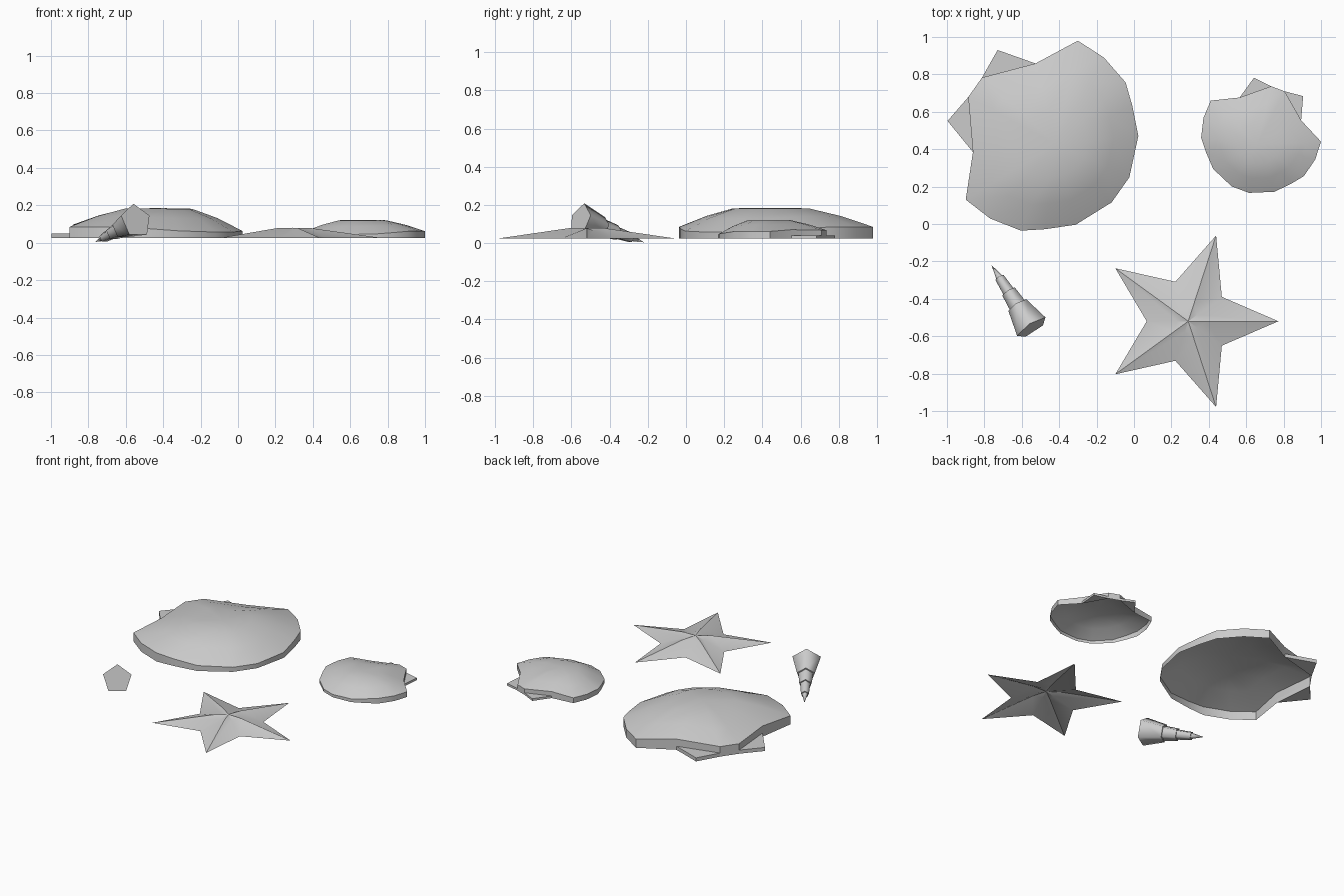
import bpy, bmesh, math
from mathutils import Vector, Matrix

if "Cube" in bpy.data.objects:
    bpy.data.objects.remove(bpy.data.objects["Cube"])


def finish(name, bm, matrix=Matrix(), angle=30):
    bmesh.ops.recalc_face_normals(bm, faces=bm.faces[:])
    mesh = bpy.data.meshes.new(name)
    bm.to_mesh(mesh)
    bm.free()
    mesh.transform(matrix)
    ob = bpy.data.objects.new(name, mesh)
    bpy.context.collection.objects.link(ob)
    bpy.ops.object.select_all(action='DESELECT')
    ob.select_set(True)
    bpy.context.view_layer.objects.active = ob
    bpy.ops.object.shade_smooth_by_angle(angle=math.radians(angle))
    return ob


def rings_mesh(rings, cap_start=False, tip=None):
    """Skin consecutive closed rings, optionally closing either end."""
    bm = bmesh.new()
    vs = [[bm.verts.new(p) for p in r] for r in rings]
    n = len(vs[0])
    for a, b in zip(vs, vs[1:]):
        for i in range(n):
            j = (i + 1) % n
            bm.faces.new((a[i], a[j], b[j], b[i]))
    if cap_start:
        bm.faces.new(vs[0][::-1])
    if tip is not None:
        t = bm.verts.new(tip)
        for i in range(n):
            bm.faces.new((vs[-1][i], vs[-1][(i + 1) % n], t))
    return bm


# Scallop: mirrored half outline (u, v, rim height), hinge towards +v
HALF = [(.082, -.646, .032), (.29, -.558, .038), (.405, -.437, .05), (.485, -.337, .06),
        (.527, -.165, .06), (.52, 0, .06), (.29, .115, .075), (.064, .305, .07)]
RIM = HALF + [(-u, v, h) for u, v, h in reversed(HALF)]
CENTRE, PEAK = -.222, .16


def scallop(name, mid, degrees, size):
    m = (Matrix.Translation((mid[0], mid[1], .025))
         @ Matrix.Rotation(math.radians(degrees), 4, 'Z') @ Matrix.Scale(size, 4))
    # open dome with an upright rim wall
    rings = [[(u, v, 0) for u, v, h in RIM], list(RIM)]
    for t, k in ((.7, .56), (.39, .97)):
        rings.append([(u * t, CENTRE + (v - CENTRE) * t, h + (PEAK - h) * k) for u, v, h in RIM])
    finish(name + "_dome", rings_mesh(rings, tip=(0, CENTRE, PEAK)), m)
    # thin triangular hinge ears
    for side, label in ((1, "_right_ear"), (-1, "_left_ear")):
        tri = [(.064, .305), (.29, .115), (.232, .322)]
        bm = rings_mesh([[(side * u, v, z) for u, v in tri] for z in (0, .025)], cap_start=True)
        bm.verts.ensure_lookup_table()
        bm.faces.new(bm.verts[3:6])
        finish(name + label, bm, m)


scallop("large_scallop", (-.6, .555), 54.8, 1)
scallop("small_scallop", (.705, .55), -20.4, .605)

# Starfish: open sheet with five ridged arms
def star_ring(outer, inner, z_outer, z_inner):
    pts = []
    for i in range(10):
        r, z = (inner, z_inner) if i % 2 else (outer, z_outer)
        a = math.radians(36 * i)
        pts.append((r * math.cos(a), r * math.sin(a), z))
    return pts


star = rings_mesh([star_ring(.482, .222, .025, .025), star_ring(.1, .06, .078, .066)],
                  tip=(0, 0, .08))
finish("starfish", star, Matrix.Translation((.29, -.52, 0)))

# Horn shell: stepped five-sided spire lying on its side
base, tip = Vector((-.545, -.555, .117)), Vector((-.762, -.22, .004))
axis = tip - base
side = axis.cross(Vector((0, 0, 1))).normalized()
up = side.cross(axis).normalized()
profile = [(0, .095), (.35, .06), (.35, .05), (.57, .042), (.57, .034), (.8, .027), (.8, .02)]
rings = []
for t, r in profile:
    rings.append([base + axis * t + r * (up * math.cos(a) + side * math.sin(a))
                  for a in (math.tau * i / 5 for i in range(5))])
finish("horn_shell", rings_mesh(rings, cap_start=True, tip=tip), angle=76)
